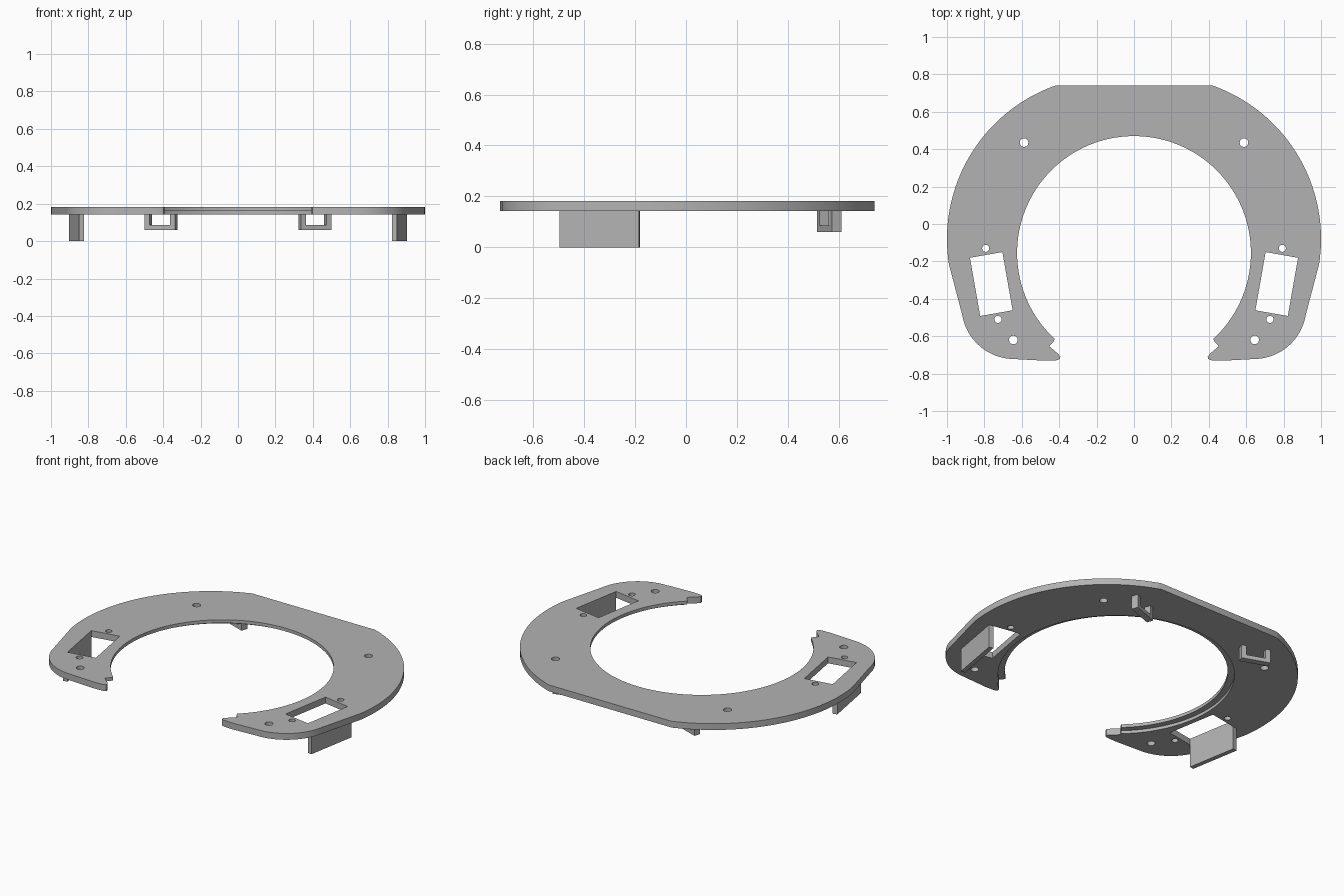
import bpy, bmesh, math
from mathutils import Matrix, Vector

cube = bpy.data.objects.get("Cube")
if cube:
    bpy.data.objects.remove(cube, do_unlink=True)

BOTTOM, TOP, STEP = 0.143, 0.182, 0.162
HOLE_Y = -0.155

grey = bpy.data.materials.new("plain grey")
grey.use_nodes = True
colour = (0.45, 0.45, 0.45, 1)
grey.diffuse_color = colour
grey.node_tree.nodes["Principled BSDF"].inputs["Base Color"].default_value = colour


def make(name, bm):
    bmesh.ops.recalc_face_normals(bm, faces=bm.faces)
    mesh = bpy.data.meshes.new(name)
    bm.to_mesh(mesh)
    bm.free()
    mesh.materials.append(grey)
    obj = bpy.data.objects.new(name, mesh)
    bpy.context.collection.objects.link(obj)
    return obj


def arc(cx, cy, r, start, end, n):
    angles = [math.radians(start + (end - start) * i / n) for i in range(n + 1)]
    return [(cx + r * math.cos(a), cy + r * math.sin(a)) for a in angles]


def prism(bm, points, z0, z1):
    face = bm.faces.new([bm.verts.new((x, y, z0)) for x, y in points])
    top = bmesh.ops.extrude_face_region(bm, geom=[face])["geom"]
    verts = [v for v in top if isinstance(v, bmesh.types.BMVert)]
    bmesh.ops.translate(bm, verts=verts, vec=(0, 0, z1 - z0))


def disc(bm, x, y, r, z0, z1, n):
    prism(bm, arc(x, y, r, 0, 360, n)[:-1], z0, z1)


def turned_box(bm, centre, angle, x0, x1, y0, y1, z0, z1):
    turn = Matrix.Rotation(math.radians(angle), 2)
    corners = [(x0, y0), (x1, y0), (x1, y1), (x0, y1)]
    prism(bm, [tuple(Vector(centre) + turn @ Vector(c)) for c in corners], z0, z1)


# Horseshoe plate outline: outer curve, rounded foot, notched tip, inner curve
half = arc(0.13, -0.08, 0.87, 70.5, -9, 40)
half += arc(0.64, -0.44, 0.282, -10, -90, 20)
half += [(0.476, -0.731), (0.415, -0.729), (0.397, -0.722), (0.394, -0.71),
         (0.405, -0.695), (0.452, -0.655), (0.446, -0.645), (0.43, -0.628),
         (0.424, -0.616)]
half += arc(0, HOLE_Y, 0.625, -46, 90, 60)
bm = bmesh.new()
prism(bm, half + [(-x, y) for x, y in reversed(half[:-1])], BOTTOM, TOP)
plate = make("horseshoe_plate", bm)

# Cutter: stepped inner rim, bolt holes and slots
SLOT, SLOT_W, SLOT_L = (0.763, -0.321), 0.088, 0.158
bm = bmesh.new()
disc(bm, 0, HOLE_Y, 0.662, 0, STEP, 128)
for s in (1, -1):
    for x, y, r in [(0.793, -0.13, 0.019), (0.727, -0.51, 0.019),
                    (0.645, -0.62, 0.023), (0.588, 0.435, 0.023)]:
        disc(bm, s * x, y, r, 0, 1, 24)
    turned_box(bm, (s * SLOT[0], SLOT[1]), -10 * s,
               -SLOT_W, SLOT_W, -SLOT_L, SLOT_L, 0, 1)
cutter = make("plate_cutter", bm)
cutter.hide_render = True

cut = plate.modifiers.new("cut", "BOOLEAN")
cut.operation = "DIFFERENCE"
cut.solver = "EXACT"
cut.object = cutter
bpy.context.view_layer.objects.active = plate
plate.select_set(True)
bpy.ops.object.modifier_apply(modifier="cut")
bpy.data.objects.remove(cutter, do_unlink=True)
bpy.ops.object.shade_smooth_by_angle(angle=math.radians(25))

for s, side in ((1, "left"), (-1, "right")):
    # Upright wall hanging from the outer edge of each slot
    bm = bmesh.new()
    x0, x1 = sorted((s * SLOT_W, s * (SLOT_W + 0.028)))
    turned_box(bm, (s * SLOT[0], SLOT[1]), -10 * s,
               x0, x1, -SLOT_L, SLOT_L, 0, BOTTOM)
    make(side + "_slot_wall", bm)

    # U-shaped loop under the back of the plate
    u = [(-0.086, BOTTOM), (-0.086, 0.06), (0.086, 0.06), (0.086, BOTTOM),
         (0.058, BOTTOM), (0.058, 0.085), (-0.058, 0.085), (-0.058, BOTTOM)]
    bm = bmesh.new()
    prism(bm, u, -0.02, 0.02)
    place = (Matrix.Translation((s * 0.411, 0.563, 0))
             @ Matrix.Rotation(math.radians(20 * s), 4, "Z")
             @ Matrix.Rotation(math.radians(90), 4, "X"))
    bmesh.ops.transform(bm, matrix=place, verts=bm.verts)
    make(side + "_loop_bracket", bm)
